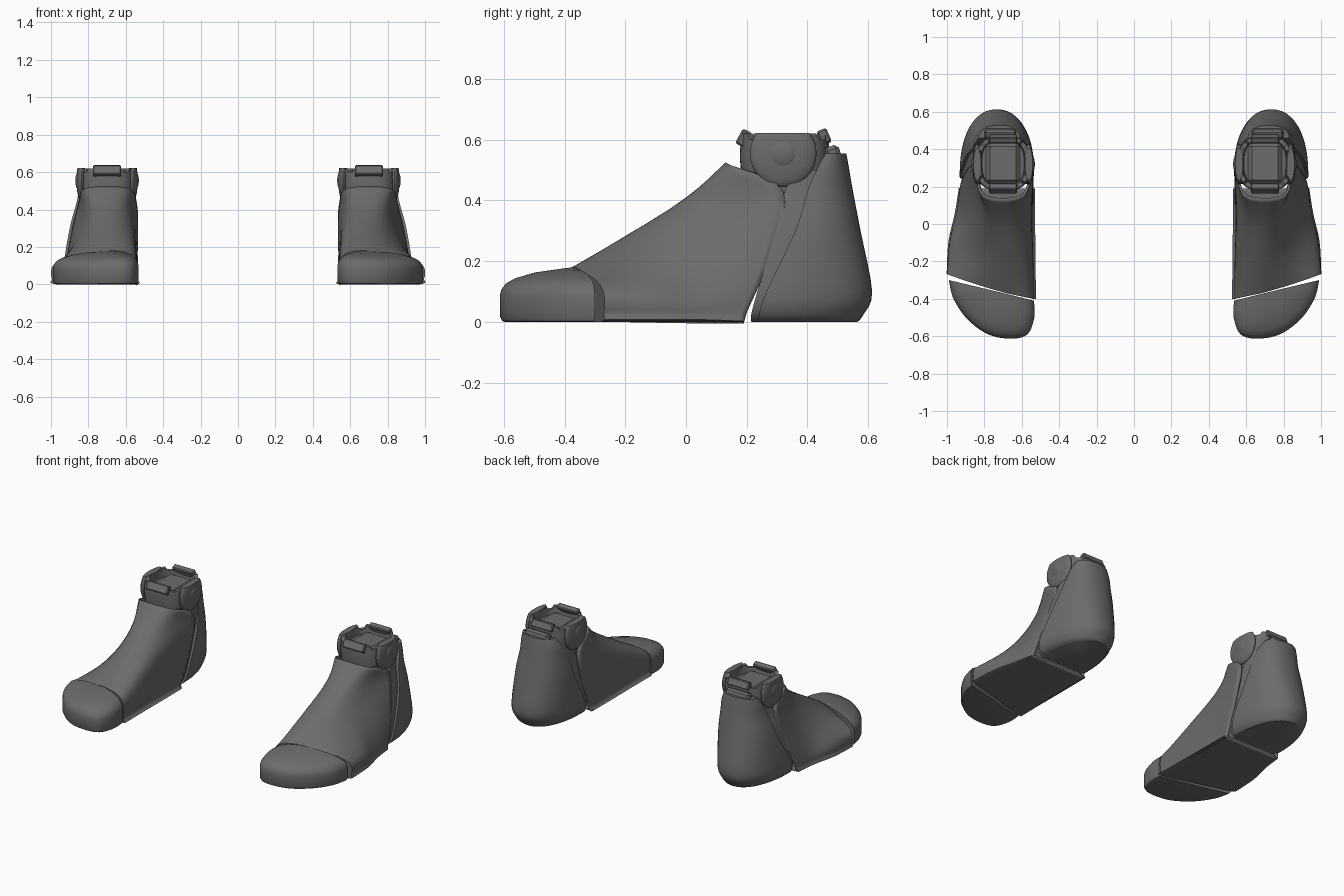
import bpy, bmesh, math
from mathutils import Vector

if "Cube" in bpy.data.objects:
    bpy.data.objects.remove(bpy.data.objects["Cube"])

grey = bpy.data.materials.new("dark grey")
grey.diffuse_color = (0.15, 0.15, 0.15, 1)
grey.use_nodes = True
grey.node_tree.nodes["Principled BSDF"].inputs["Base Color"].default_value = grey.diffuse_color


def finish(name, bm, angle=35, solid=0):
    """Make the part for one foot and its mirror image for the other."""
    bmesh.ops.remove_doubles(bm, verts=bm.verts, dist=0.0002)
    bmesh.ops.recalc_face_normals(bm, faces=bm.faces)
    for side in ("right", "left"):
        if side == "left":
            bmesh.ops.scale(bm, vec=(-1, 1, 1), verts=bm.verts)
            bmesh.ops.reverse_faces(bm, faces=bm.faces)
        me = bpy.data.meshes.new(side + "_" + name)
        bm.to_mesh(me)
        me.materials.append(grey)
        ob = bpy.data.objects.new(side + "_" + name, me)
        bpy.context.collection.objects.link(ob)
        if solid:
            m = ob.modifiers.new("thickness", "SOLIDIFY")
            m.thickness = solid
            m.offset = -1
        bpy.ops.object.select_all(action="DESELECT")
        ob.select_set(True)
        bpy.context.view_layer.objects.active = ob
        bpy.ops.object.shade_smooth_by_angle(angle=math.radians(angle))
    bm.free()


def spline(pts, steps, closed=False):
    """Catmull-Rom curve through the points."""
    pts = [Vector(p) for p in pts]
    n = len(pts)
    out = []
    for i in range(n if closed else n - 1):
        if closed:
            a, b, c, d = (pts[(i + k) % n] for k in (-1, 0, 1, 2))
        else:
            a, b, c, d = (pts[min(max(i + k, 0), n - 1)] for k in (-1, 0, 1, 2))
        for s in range(steps):
            t = s / steps
            out.append(0.5 * (2 * b + (c - a) * t + (2 * a - 5 * b + 4 * c - d) * t * t
                              + (3 * b - a - 3 * c + d) * t ** 3))
    if not closed:
        out.append(pts[-1])
    return out


def loft(rings, cap_start=True, cap_end=True):
    bm = bmesh.new()
    vs = [[bm.verts.new(p) for p in r] for r in rings]
    n = len(vs[0])
    for a, b in zip(vs, vs[1:]):
        for i in range(n):
            j = (i + 1) % n
            bm.faces.new((a[i], a[j], b[j], b[i]))
    if cap_start:
        bm.faces.new(vs[0])
    if cap_end:
        bm.faces.new(vs[-1])
    return bm


# Midfoot: arched sections from the toe seam to the ankle collar
seam = [(.56, -.39, 0), (.54, -.40, .03), (.54, -.40, .12), (.58, -.39, .165), (.68, -.37, .18),
        (.82, -.33, .16), (.94, -.29, .13), (.995, -.27, .09), (.995, -.27, .03), (.96, -.28, 0)]
instep = [(.56, -.2, 0), (.545, -.2, .03), (.54, -.2, .15), (.57, -.19, .25), (.67, -.18, .295),
          (.77, -.16, .27), (.88, -.12, .19), (.97, -.1, .10), (.985, -.1, .03), (.95, -.1, 0)]
arch = [(.56, 0, 0), (.545, 0, .03), (.545, .02, .2), (.565, .04, .34), (.64, .02, .415),
        (.76, .02, .405), (.845, .07, .29), (.93, .06, .11), (.95, .06, .03), (.92, .05, 0)]
collar = [(.56, .19, 0), (.545, .2, .03), (.535, .28, .22), (.54, .32, .43), (.59, .15, .515),
          (.81, .15, .515), (.855, .32, .43), (.90, .28, .22), (.93, .2, .03), (.90, .19, 0)]
columns = [spline(c, 5) for c in zip(seam, instep, arch, collar)]
rings = []
for sec in zip(*columns):
    ring = spline(sec, 5, True)
    for p in ring:
        p.z = max(p.z, 0)
    rings.append(ring)
finish("midfoot", loft(rings, True, False), 40, 0.014)

# Toe cap: half outline shrunk towards the seam while rising
outline = spline([(.535, -.41, 0), (.533, -.50, 0), (.57, -.59, 0), (.66, -.613, 0), (.78, -.59, 0),
                  (.89, -.51, 0), (.965, -.40, 0), (.99, -.30, 0)], 5)
centre = Vector((.745, -.358, 0))
rings = []
for s, f in ((.93, 0), (.97, .02), (1, .12), (1, .56), (.98, .68), (.92, .80), (.8, .89), (.55, .97), (.25, 1)):
    ring = []
    for p in outline:
        q = centre + (p - centre) * s
        top = .182 - .09 * max(0, q.x - .68) - .1 * max(0, -.36 - q.y)
        q.z = f * top
        ring.append(q)
    rings.append(ring)
finish("toe_cap", loft(rings), 40)


# Heel: U-shaped outlines stacked up to the back of the ankle
def heel(name, levels, inset):
    rings = []
    for lo, hi in zip(spline([l[:3] for l in levels], 4), spline([(l[3], l[4], 0) for l in levels], 4)):
        z, yf, yb = lo
        x0, x1 = hi.x + inset, hi.y - inset
        ring = []
        for i in range(25):
            a = math.pi * i / 24
            c, s = math.cos(a), math.sin(a)
            ring.append(Vector(((x0 + x1) / 2 - (x1 - x0) / 2 * math.copysign(abs(c) ** .9, c),
                                yf + (yb - inset - yf) * s ** .9, max(z, 0))))
        rings.append(ring)
    finish(name, loft(rings), 40)


heel("heel_shell", [(0, .235, .565, .57, .89), (.025, .24, .585, .55, .92), (.1, .265, .613, .535, .932),
                    (.3, .36, .575, .545, .90), (.43, .40, .55, .565, .865), (.5, .43, .538, .58, .85),
                    (.555, .46, .528, .61, .83)], 0)
heel("heel_core", [(0, .215, .565, .57, .89), (.025, .215, .585, .55, .92), (.1, .235, .613, .535, .932),
                   (.3, .295, .575, .545, .90), (.43, .325, .55, .55, .865), (.5, .37, .538, .565, .85)], .012)

# Ankle cup: squarish ring with a notched rim and a sunken floor
CX, CY = .70, .325


def cup_ring(rx, ry, z, rim=0):
    ring = []
    for i in range(48):
        a = 2 * math.pi * i / 48
        c, s = math.cos(a), math.sin(a)
        notch = rim * (1 if (i // 3) % 2 else .2)
        ring.append(Vector((CX + rx * math.copysign(abs(c) ** .7, c),
                            CY + ry * math.copysign(abs(s) ** .7, s), z + notch)))
    return ring


finish("ankle_cup", loft([cup_ring(.12, .12, .36), cup_ring(.135, .14, .46), cup_ring(.145, .148, .54),
                          cup_ring(.14, .145, .595, .025), cup_ring(.118, .125, .595, .025),
                          cup_ring(.112, .12, .57)]), 30)


def box(name, loc, size, tilt=0, bevel=.006):
    bm = bmesh.new()
    bmesh.ops.create_cube(bm, size=1)
    bmesh.ops.scale(bm, vec=size, verts=bm.verts)
    bmesh.ops.bevel(bm, geom=bm.edges[:], offset=bevel, segments=1, affect="EDGES")
    for v in bm.verts:
        y, z = v.co.y, v.co.z
        v.co.y = y * math.cos(tilt) - z * math.sin(tilt)
        v.co.z = y * math.sin(tilt) + z * math.cos(tilt)
    bmesh.ops.translate(bm, vec=loc, verts=bm.verts)
    finish(name, bm, 30)


# Joint block inside the cup and clips at its front and back
box("joint_block", (CX, .325, .56), (.18, .22, .06), 0, .02)
box("front_clip", (CX, .19, .605), (.15, .035, .055), -.5)
box("back_clip", (CX, .455, .61), (.15, .035, .05), .4)
box("back_bridge", (CX + .015, .485, .55), (.17, .05, .06), .3, .012)

# Round hinge covers on both sides, cut flat on top, with a small boss
for name, x, r, depth in (("inner_hinge", .562, .11, .026), ("outer_hinge", .838, .11, .026),
                          ("inner_boss", .55, .05, .02), ("outer_boss", .85, .05, .02)):
    bm = bmesh.new()
    bmesh.ops.create_uvsphere(bm, u_segments=32, v_segments=16, radius=1)
    bmesh.ops.scale(bm, vec=(depth, r, r), verts=bm.verts)
    bmesh.ops.translate(bm, vec=(x, .32, .555), verts=bm.verts)
    cut = bmesh.ops.bisect_plane(bm, geom=bm.verts[:] + bm.edges[:] + bm.faces[:], plane_co=(0, 0, .622),
                                 plane_no=(0, 0, 1), clear_outer=True)
    edges = [e for e in cut["geom_cut"] if isinstance(e, bmesh.types.BMEdge)]
    if edges:
        bmesh.ops.contextual_create(bm, geom=edges)
    finish(name, bm, 40)
